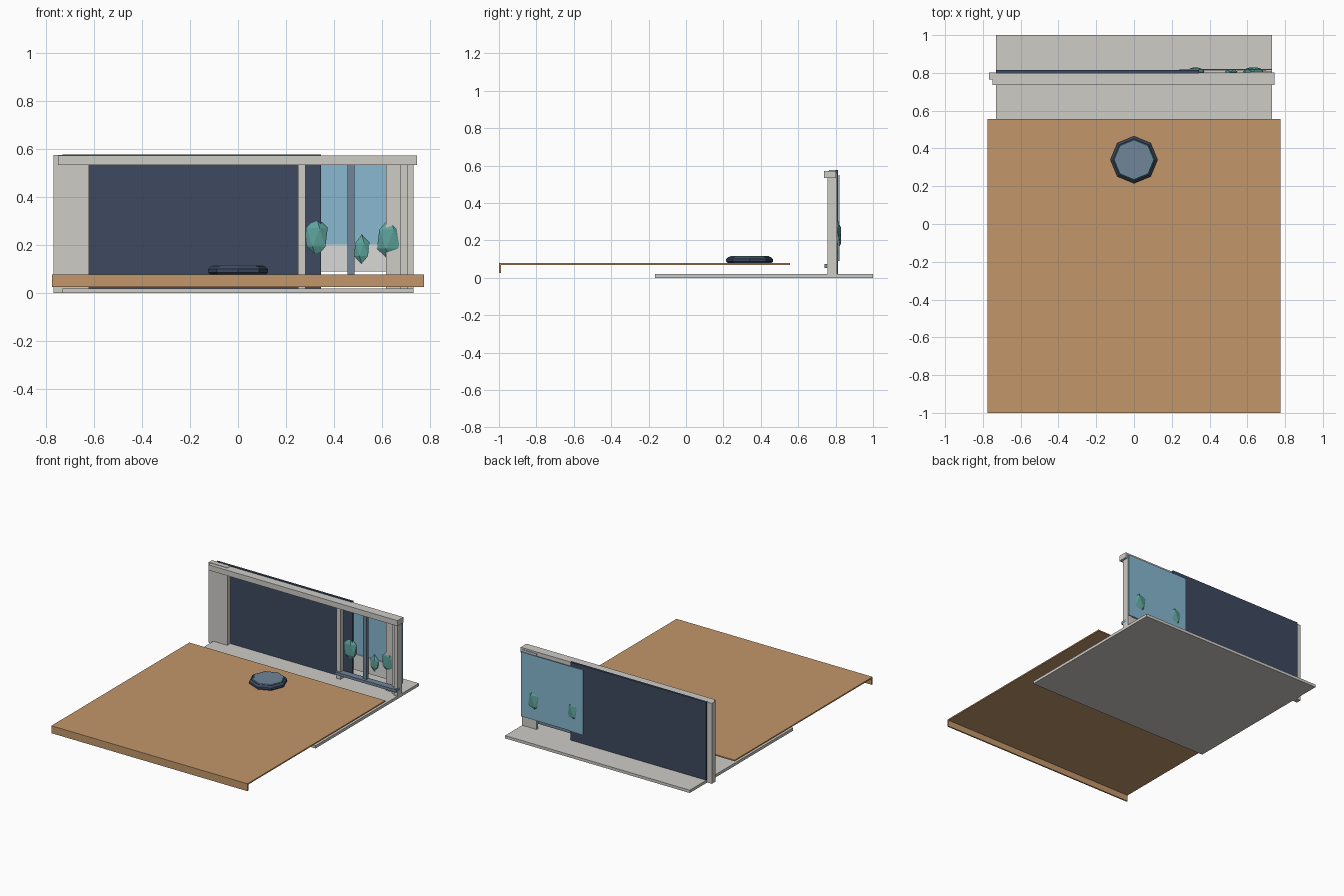
import bpy, bmesh, math
from mathutils import Matrix

if "Cube" in bpy.data.objects:
    bpy.data.objects.remove(bpy.data.objects["Cube"])

def material(name, rgb):
    def lin(c):
        c /= 255
        return c / 12.92 if c <= 0.04045 else ((c + 0.055) / 1.055) ** 2.4
    m = bpy.data.materials.new(name)
    m.diffuse_color = (*[lin(c) for c in rgb], 1)
    m.use_nodes = True
    m.node_tree.nodes["Principled BSDF"].inputs["Base Color"].default_value = m.diffuse_color
    return m

WOOD = material("warm wood", (194, 151, 106))
GRAY = material("warm light gray", (206, 204, 198))
PALE = material("pale gray", (217, 217, 214))
NAVY = material("dark navy", (61, 74, 96))
SLATE = material("slate blue", (112, 133, 153))
SKY = material("sky blue", (136, 184, 208))
TEAL = material("leaf teal", (94, 162, 155))

def finish(name, bm, mat):
    bmesh.ops.recalc_face_normals(bm, faces=bm.faces)
    me = bpy.data.meshes.new(name)
    bm.to_mesh(me)
    bm.free()
    me.materials.append(mat)
    ob = bpy.data.objects.new(name, me)
    bpy.context.collection.objects.link(ob)
    return ob

def box(name, mat, x, y, z):
    bm = bmesh.new()
    size = Matrix.Diagonal((x[1] - x[0], y[1] - y[0], z[1] - z[0], 1))
    mid = Matrix.Translation([(a + b) / 2 for a, b in (x, y, z)])
    bmesh.ops.create_cube(bm, size=1, matrix=mid @ size)
    return finish(name, bm, mat)

def lathe(name, mat, centre, profile, sides=8, caps=True):
    # rings of (radius, z) joined into a low-poly turned shape
    bm = bmesh.new()
    rings = []
    for r, z in profile:
        rings.append([bm.verts.new((centre[0] + r * math.cos(2 * math.pi * i / sides),
                                    centre[1] + r * math.sin(2 * math.pi * i / sides), z))
                      for i in range(sides)])
    for a, b in zip(rings, rings[1:]):
        for i in range(sides):
            j = (i + 1) % sides
            bm.faces.new((a[i], a[j], b[j], b[i]))
    if caps:
        bm.faces.new(rings[0][::-1])
        bm.faces.new(rings[-1])
    return finish(name, bm, mat)

# Table top with front lip
box("table_top", WOOD, (-0.775, 0.775), (-1, 0.557), (0.069, 0.078))
box("table_front_lip", WOOD, (-0.775, 0.775), (-1, -0.99), (0.025, 0.078))

# Floor slab
box("floor_slab", GRAY, (-0.73, 0.73), (-0.167, 1.0), (0, 0.02))

# Wall frame
box("left_wall_post", GRAY, (-0.767, -0.62), (0.765, 0.803), (0, 0.575))
box("top_rail", GRAY, (-0.75, 0.745), (0.737, 0.803), (0.533, 0.572))
box("right_wall_strip", GRAY, (0.615, 0.73), (0.79, 0.807), (0.02, 0.56))
box("right_outer_post", GRAY, (0.705, 0.73), (0.757, 0.79), (0.02, 0.535))
box("right_inner_post", GRAY, (0.675, 0.705), (0.772, 0.79), (0.02, 0.535))
box("window_jamb", GRAY, (0.25, 0.28), (0.757, 0.79), (0.02, 0.535))
box("window_mullion", SLATE, (0.456, 0.484), (0.76, 0.785), (0.06, 0.535))
box("window_sill", SLATE, (0.25, 0.73), (0.74, 0.787), (0.053, 0.073))

# Wall panel and view behind the window
box("wall_panel", NAVY, (-0.73, 0.345), (0.798, 0.814), (0.0005, 0.577))
box("sky_panel", SKY, (0.24, 0.73), (0.815, 0.821), (0.09, 0.55))
box("distant_ground_plate", PALE, (0.345, 0.70), (0.809, 0.815), (0.09, 0.203))

# Bushes outside
for i, (x, z, w, d, h) in enumerate([(0.325, 0.232, 0.054, 0.022, 0.086),
                                     (0.515, 0.182, 0.036, 0.014, 0.061),
                                     (0.632, 0.225, 0.060, 0.024, 0.090)]):
    bm = bmesh.new()
    bmesh.ops.create_icosphere(bm, subdivisions=1, radius=1,
                               matrix=Matrix.Translation((x, 0.806, z)) @ Matrix.Diagonal((w, d * 1.15, h, 1)))
    finish(f"bush_{i + 1}", bm, TEAL)

# Round device on the table
C = (0, 0.34)
lathe("device_body", NAVY, C, [(0.115, 0.078), (0.125, 0.086), (0.125, 0.1), (0.112, 0.112)])
lathe("device_top_plate", SLATE, C, [(0.108, 0.111), (0.104, 0.115)])
lathe("device_light_ring", TEAL, C, [(0.103, 0.1145), (0.103, 0.1158), (0.099, 0.1158), (0.099, 0.1145)], caps=False)
